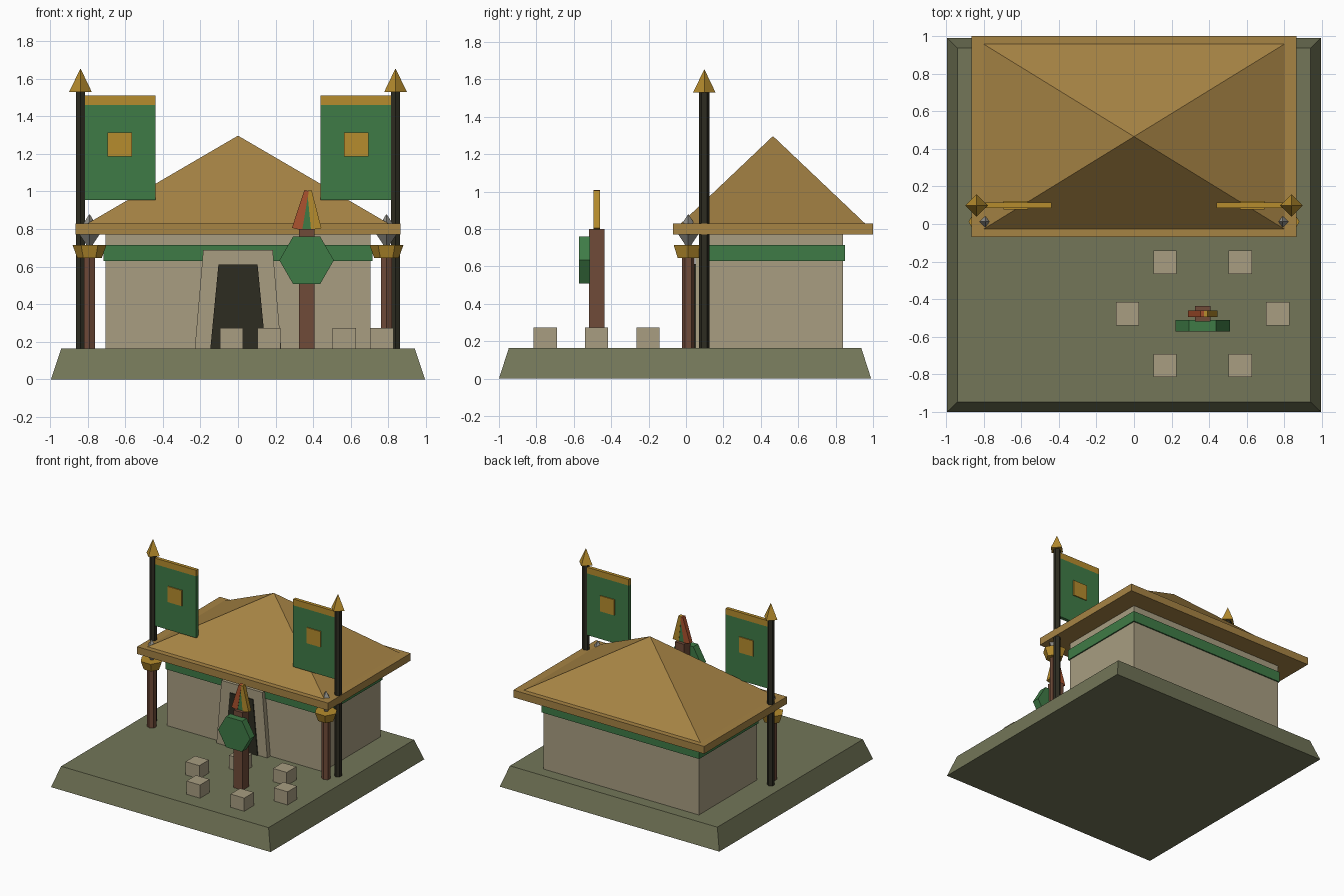
import bpy, bmesh
from math import sin, cos, tau, radians
from mathutils import Vector

if "Cube" in bpy.data.objects:
    bpy.data.objects.remove(bpy.data.objects["Cube"], do_unlink=True)


def material(name, rgb):
    linear = [((c / 255 + 0.055) / 1.055) ** 2.4 for c in rgb]
    m = bpy.data.materials.new(name)
    m.use_nodes = True
    m.diffuse_color = (*linear, 1)
    m.node_tree.nodes["Principled BSDF"].inputs["Base Color"].default_value = (*linear, 1)
    return m


STONE = material("mossy stone", (115, 118, 88))
PLASTER = material("pale plaster", (168, 157, 129))
THATCH = material("thatch", (166, 131, 68))
GREEN = material("green cloth", (63, 123, 70))
GOLD = material("gold", (182, 140, 45))
WOOD = material("red brown wood", (112, 75, 57))
DARK = material("dark timber", (45, 44, 33))
RED = material("red feather", (172, 82, 46))
SILVER = material("grey metal", (145, 143, 136))


def loft(name, mat, rings):
    """Skin a closed solid through rings of equal point count."""
    bm = bmesh.new()
    loops = [[bm.verts.new(p) for p in ring] for ring in rings]
    n = len(loops[0])
    for a, b in zip(loops, loops[1:]):
        for i in range(n):
            j = (i + 1) % n
            bm.faces.new((a[i], a[j], b[j], b[i]))
    bm.faces.new(loops[0])
    bm.faces.new(loops[-1])
    bmesh.ops.remove_doubles(bm, verts=bm.verts[:], dist=1e-5)
    bmesh.ops.recalc_face_normals(bm, faces=bm.faces[:])
    mesh = bpy.data.meshes.new(name)
    bm.to_mesh(mesh)
    bm.free()
    mesh.materials.append(mat)
    obj = bpy.data.objects.new(name, mesh)
    bpy.context.collection.objects.link(obj)
    return obj


def rect(cx, cy, z, hx, hy):
    return [(cx + sx * hx, cy + sy * hy, z) for sx, sy in ((-1, -1), (1, -1), (1, 1), (-1, 1))]


def box(name, mat, x, y, z):
    cx, cy, hx, hy = sum(x) / 2, sum(y) / 2, (x[1] - x[0]) / 2, (y[1] - y[0]) / 2
    return loft(name, mat, [rect(cx, cy, h, hx, hy) for h in z])


def turned(name, mat, sides, cx, cy, profile, start=0):
    """Faceted upright solid from (radius, height) pairs."""
    angles = [radians(start) + tau * i / sides for i in range(sides)]
    return loft(name, mat, [[(cx + r * cos(a), cy + r * sin(a), z) for a in angles]
                            for r, z in profile])


def panel(name, mat, outline, y0, y1):
    """Front-facing (x, z) outline given depth."""
    return loft(name, mat, [[(x, y, z) for x, z in outline] for y in (y0, y1)])


def trapezoid(bottom, top, z0, z1):
    return [(-bottom, z0), (bottom, z0), (top, z1), (-top, z1)]


GROUND = 0.165
HOUSE_Y = 0.465

# Ground slab
loft("ground_slab", STONE, [rect(0, -0.005, 0, 0.995, 0.995),
                            rect(0, -0.005, GROUND, 0.94, 0.942)])

# House
box("walls", PLASTER, (-0.705, 0.705), (0.09, 0.84), (GROUND, 0.77))
box("wall_band", GREEN, (-0.715, 0.715), (0.08, 0.85), (0.63, 0.715))
box("roof_eaves", THATCH, (-0.865, 0.865), (-0.07, 1.0), (0.77, 0.83))
loft("roof_pyramid", THATCH, [rect(0, HOUSE_Y, 0.83, 0.8, 0.492),
                              rect(0, HOUSE_Y, 1.297, 0, 0)])
panel("door_frame", PLASTER, trapezoid(0.23, 0.185, GROUND, 0.69), 0.05, 0.1)
panel("door", DARK, trapezoid(0.147, 0.104, GROUND, 0.612), 0.042, 0.06)

# Porch posts, banner poles and banners on both sides
for side, s in (("left", 1), ("right", -1)):
    px, py = s * 0.79, 0.012
    turned(side + "_porch_post", WOOD, 6, px, py, [(0.034, GROUND), (0.034, 0.66)], 30)
    turned(side + "_post_bowl", GOLD, 6, px, py, [(0.065, 0.645), (0.09, 0.715)])
    turned(side + "_post_crystal", SILVER, 4, px, py, [(0, 0.69), (0.062, 0.785), (0, 0.88)])

    bx, by = s * 0.838, 0.098
    turned(side + "_banner_pole", DARK, 6, bx, by, [(0.028, GROUND), (0.028, 1.54)], 30)
    turned(side + "_pole_finial", GOLD, 4, bx, by, [(0.06, 1.53), (0, 1.655)])
    span = sorted((s * 0.44, s * 0.83))
    box(side + "_banner_cloth", GREEN, span, (by - 0.012, by + 0.016), (0.955, 1.46))
    box(side + "_banner_bar", GOLD, span, (by - 0.012, by + 0.016), (1.457, 1.51))
    box(side + "_banner_emblem", GOLD, sorted((s * 0.565, s * 0.693)),
        (by - 0.02, by + 0.024), (1.185, 1.313))

# Totem with shield and feathers
TX, TY = 0.365, -0.478
box("totem_post", WOOD, (TX - 0.041, TX + 0.041), (TY - 0.041, TY + 0.041), (GROUND, 0.8))
hexagon = [(TX + 0.145 * cos(tau * i / 6), 0.634 + 0.145 * sin(tau * i / 6)) for i in range(6)]
panel("totem_shield", GREEN, hexagon, -0.573, -0.512)
for name, mat, foot, tip in (("red_feather", RED, (0.314, 0.8), (0.365, 1.005)),
                             ("green_feather", GREEN, (0.365, 0.79), (0.368, 1.0)),
                             ("gold_feather", GOLD, (0.416, 0.8), (0.38, 1.005))):
    foot, tip = Vector(foot), Vector(tip)
    across = (tip - foot).normalized().orthogonal()
    outline = [foot - across * 0.028, foot + across * 0.028,
               tip + across * 0.012, tip - across * 0.012]
    depth = 0.015 if mat is GREEN else 0.017
    panel(name, mat, outline, TY - depth, TY + depth)

# Ring of stone seats around the totem
for i, (dx, dy) in enumerate(((-0.4, 0), (-0.2, 0.275), (0.2, 0.275),
                              (0.4, 0), (0.2, -0.275), (-0.2, -0.275))):
    x, y = TX + dx, TY + dy
    box(f"stone_seat_{i + 1}", PLASTER, (x - 0.062, x + 0.062), (y - 0.062, y + 0.062),
        (GROUND, 0.273))
